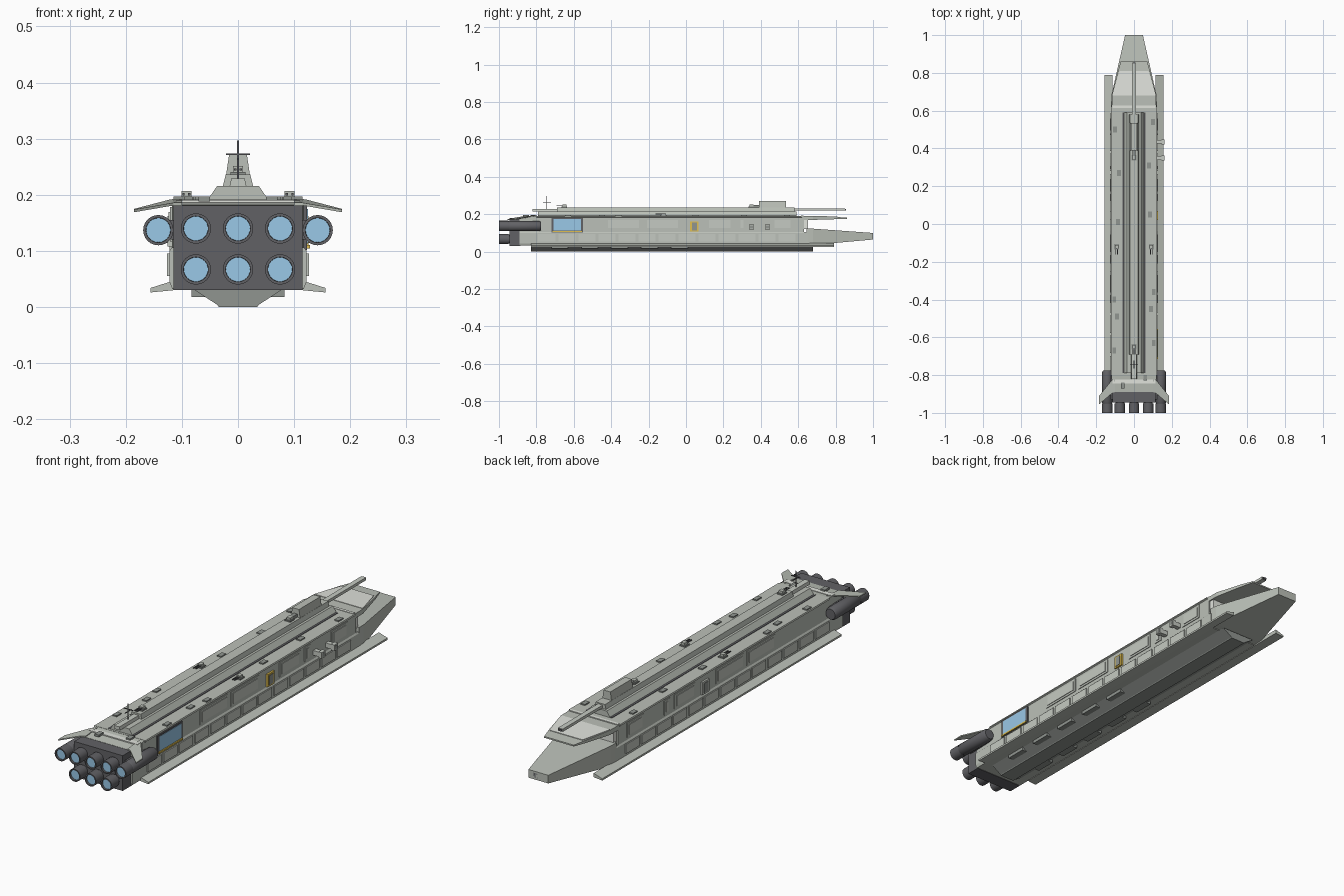
import bpy, bmesh, math
from mathutils import Vector

if "Cube" in bpy.data.objects:
    bpy.data.objects.remove(bpy.data.objects["Cube"])


def material(name, r, g, b):
    m = bpy.data.materials.new(name)
    m.diffuse_color = (r, g, b, 1)
    m.use_nodes = True
    m.node_tree.nodes["Principled BSDF"].inputs["Base Color"].default_value = m.diffuse_color
    return m


HULL = material("hull_grey", .50, .53, .48)
PANEL = material("panel_grey", .56, .59, .54)
DARK = material("dark_grey", .12, .12, .13)
MID = material("mid_grey", .28, .30, .28)
LIGHT = material("pale_panel", .75, .77, .72)
BLUE = material("glow_blue", .32, .58, .80)
YELLOW = material("yellow_trim", .75, .52, .08)


def finish(name, bm, mat):
    bmesh.ops.recalc_face_normals(bm, faces=bm.faces)
    me = bpy.data.meshes.new(name)
    bm.to_mesh(me)
    bm.free()
    ob = bpy.data.objects.new(name, me)
    bpy.context.collection.objects.link(ob)
    me.materials.append(mat)
    return ob


def loft(name, rings, mat=HULL):
    """Skin between equal-length point rings, with capped ends."""
    bm = bmesh.new()
    rows = [[bm.verts.new(p) for p in ring] for ring in rings]
    n = len(rows[0])
    for a, b in zip(rows, rows[1:]):
        for i in range(n):
            bm.faces.new((a[i], a[(i + 1) % n], b[(i + 1) % n], b[i]))
    bm.faces.new(rows[0])
    bm.faces.new(rows[-1][::-1])
    return finish(name, bm, mat)


def box(name, x, y, z, mat=HULL):
    return loft(name, [[(x[0], v, z[0]), (x[1], v, z[0]), (x[1], v, z[1]), (x[0], v, z[1])] for v in y], mat)


def section(name, half, ys, mat=HULL):
    """Symmetric (x, z) half profile run along y."""
    pts = half + [(-x, z) for x, z in half[::-1]]
    return loft(name, [[(x, y, z) for x, z in pts] for y in ys], mat)


def plan(name, stations, mat=HULL):
    """Stations of (y, half width, z low, z high)."""
    return loft(name, [[(-w, y, a), (w, y, a), (w, y, b), (-w, y, b)] for y, w, a, b in stations], mat)


def lathe(name, x, z, prof, mat, seg=24):
    """(radius, y) profile turned about an axis along y."""
    ob = loft(name, [[(x + r * math.cos(2 * math.pi * i / seg), y, z + r * math.sin(2 * math.pi * i / seg))
                      for i in range(seg)] for r, y in prof], mat)
    for p in ob.data.polygons:
        p.use_smooth = len(p.vertices) == 4
    ob.data.set_sharp_from_angle(angle=math.radians(35))
    return ob


def sides(s, a, b):
    return sorted((s * a, s * b))


# main hull, deck and keel
section("lower_hull", [(.117, .032), (.122, .045), (.122, .1), (.118, .106)], (-.89, .65))
section("upper_hull", [(.118, .104), (.118, .186)], (-.82, .63))
section("deck", [(.118, .183), (.123, .186), (.121, .192)], (-.8, .62))
section("keel", [(.034, .002), (.08, .032)], (-.83, .68), MID)
section("keel_plate", [(.034, 0), (.038, .006)], (-.83, .68), MID)
plan("stern_slope", [(-.89, .115, .1, .182), (-.8, .118, .1, .191)])
box("stern_stripe", (-.115, .115), (-.845, -.822), (.184, .191), LIGHT)
box("bow_stripe", (-.115, .115), (.615, .628), (.186, .194), LIGHT)

# nose wedge and overhanging bow canopy
plan("nose", [(.645, .122, .035, .125), (.68, .12, .036, .123), (1, .047, .065, .1)])
box("nose_port", (-.025, .025), (.985, 1), (.073, .093), DARK)
plan("bridge_glass", [(.62, .112, .12, .176), (.652, .112, .12, .172)], LIGHT)
plan("bow_canopy", [(.61, .118, .17, .19), (.68, .117, .17, .19), (.81, .085, .174, .185), (.86, .07, .176, .182)])
plan("canopy_panel", [(.68, .115, .183, .192), (.81, .077, .182, .1875)], LIGHT)

# stepped spine
section("spine_base", [(.055, .19), (.037, .216)], (-.79, .59))
section("spine_top", [(.027, .215), (.022, .236)], (-.69, .58))
section("spine_aft", [(.015, .215), (.012, .229)], (-.82, -.68), PANEL)
for s in (-1, 1):
    box("spine_trench", sides(s, .053, .062), (-.79, .59), (.188, .194), DARK)

# main gun on the spine
section("gun_house", [(.022, .23), (.016, .271)], (.39, .535))
box("gun_barrel", (-.011, .011), (.53, .85), (.219, .231), PANEL)
box("gun_muzzle", (-.008, .008), (.848, .855), (.221, .229), DARK)
box("gun_rear", (-.008, .008), (.36, .395), (.233, .25), MID)

# small turrets
for x, y, z, d in ((-.092, -.12, .191, -1), (.092, -.12, .191, -1), (0, .35, .235, 1), (0, -.65, .235, -1)):
    box("turret_base", (x - .013, x + .013), (y - .015, y + .015), (z, z + .006), MID)
    box("turret_head", (x - .009, x + .009), (y - .01, y + .01), (z + .005, z + .016))
    for s in (-1, 1):
        box("turret_barrel", (x + s * .005 - .002, x + s * .005 + .002), sorted((y, y + d * .042)), (z + .008, z + .012), DARK)

# antenna
box("antenna_mast", (-.0015, .0015), (-.745, -.742), (.215, .297), DARK)
box("antenna_cross", (-.021, .021), (-.745, -.742), (.271, .274), DARK)
box("antenna_spar", (-.0015, .0015), (-.765, -.722), (.262, .265), DARK)

# engine block and nozzles
box("engine_block", (-.115, .115), (-.945, -.885), (.03, .181), DARK)


def engine(x, z, front):
    lathe("nozzle", x, z, [(.024, front), (.024, -.955), (.027, -.95), (.027, -1), (.022, -1), (.0215, -.988)], DARK)
    lathe("engine_glow", x, z, [(.0216, -.985), (.0216, -.992)], BLUE)


for x in (-.075, 0, .075):
    for z in (.067, .14):
        engine(x, z, -.94)

for s in (-1, 1):
    # side engines with pylons
    engine(s * .142, .137, -.79)
    lathe("nacelle", s * .142, .137, [(.022, -.775), (.027, -.785), (.027, -.945), (.024, -.95)], DARK)
    box("nacelle_pylon", sides(s, .11, .13), (-.93, -.8), (.12, .155), DARK)
    # swept tail wings
    out = [(.1, -.81, .191), (.12, -.83, .19), (.185, -.91, .173), (.185, -.955, .172), (.115, -.895, .184), (.1, -.89, .184)]
    loft("tail_wing", [[(s * x, y, z + t) for x, y, z in out] for t in (-.003, .002)])
    # long lower fins
    loft("lower_fin", [[(s * .115, y, .03), (s * .156, y, .026), (s * .156, y, .034), (s * .115, y, .047)]
                       for y in (-.83, .79)])
    # lower side panels
    for i in range(13):
        y = -.79 + i * .107
        box("lower_panel", sides(s, .12, .1265), (y, y + .092), (.055, .095), PANEL)
    # upper side panels, each a frame plate with a raised middle
    for a, b in ((-.43, -.24), (-.22, -.03), (.11, .25), (.28, .32), (.46, .57)):
        box("upper_panel", sides(s, .115, .121), (a, b), (.117, .178), HULL)
        box("upper_panel_inset", sides(s, .115, .1235), (a + .012, b - .012), (.126, .169), PANEL)
    # side hatch
    box("hatch_frame", sides(s, .115, .126), (.022, .068), (.108, .162), YELLOW if s > 0 else PANEL)
    box("hatch_door", sides(s, .12, .128), (.031, .059), (.114, .155), MID)
    # keel equipment boxes
    for i in range(5):
        y = -.72 + i * .16
        box("keel_box", sides(s, .055, .083), (y, y + .09), (.018, .034), MID)
    # deck hatches
    for x, y in ((.1, .52), (.08, .29), (.085, .03), (.105, -.38), (.09, -.47), (.105, -.65), (.06, -.835)):
        y += .02 * s
        box("deck_hatch", sides(s, x - .01, x + .01), (y - .016, y + .016), (.188, .197), MID)

# hangar bay on the right side
box("hangar_frame", (.11, .123), (-.72, -.55), (.102, .181), DARK)
box("hangar_field", (.115, .1245), (-.708, -.562), (.113, .175), BLUE)
box("hangar_sill", (.115, .128), (-.715, -.555), (.104, .111), YELLOW)

# docking ports on the right side
for y in (.35, .435):
    box("dock_arm", (.115, .155), (y - .01, y + .01), (.122, .142), PANEL)
    box("dock_collar", (.145, .161), (y - .013, y + .013), (.119, .145), PANEL)
    box("dock_face", (.158, .162), (y - .008, y + .008), (.124, .14), MID)
